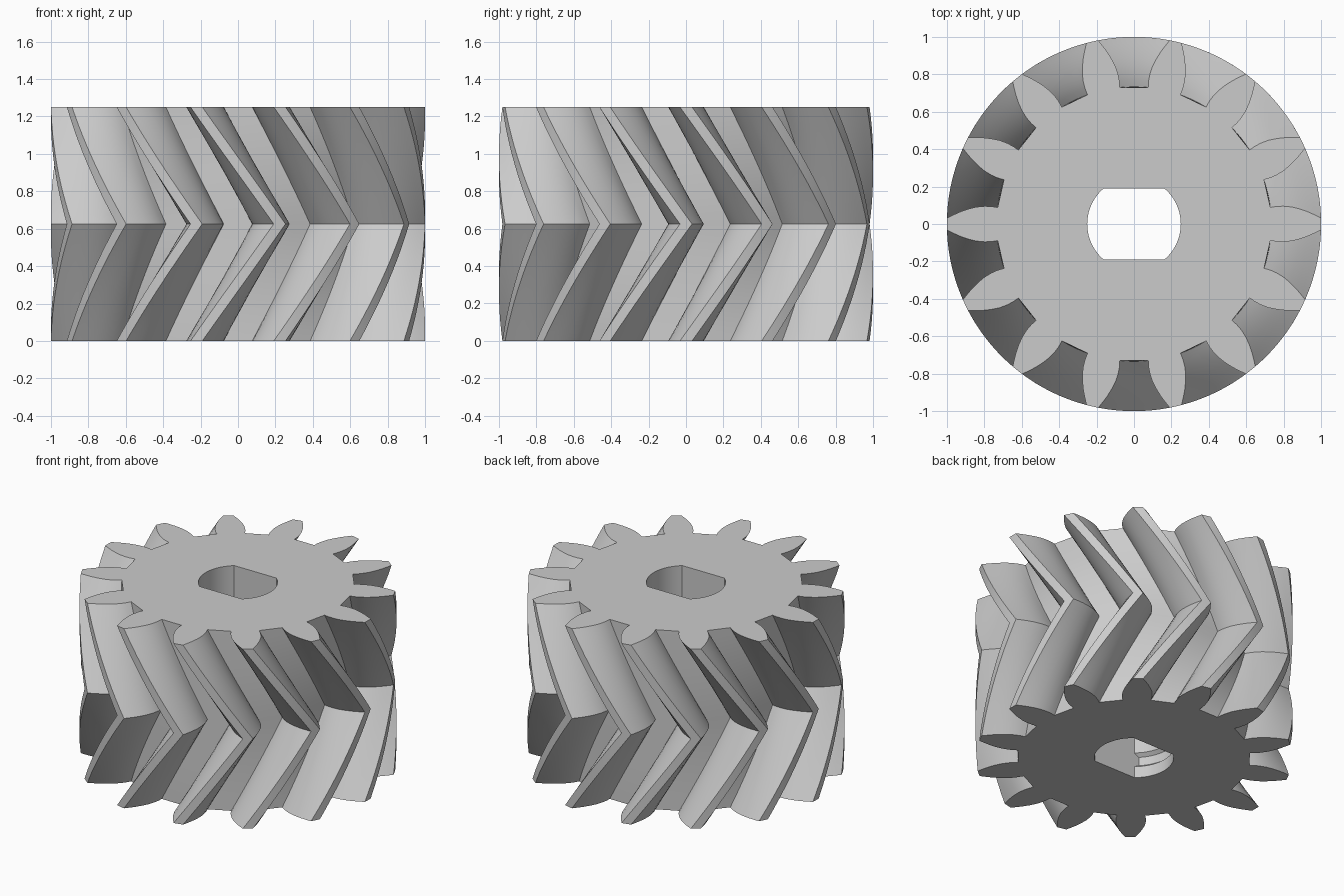
import bpy, bmesh, math

if "Cube" in bpy.data.objects:
    bpy.data.objects.remove(bpy.data.objects["Cube"])

TEETH, HEIGHT, SLICES = 14, 1.25, 12      # slices per half
PITCH = 2 * math.pi / TEETH

# Right half of one tooth gap (gap centred on +y), root corner to tip
HALF_GAP = [(0.076, 0.730), (0.078, 0.765), (0.085, 0.80), (0.098, 0.84),
            (0.118, 0.88), (0.143, 0.92), (0.168, 0.953), (0.191, 0.9816)]


def polar(x, y):
    return math.hypot(x, y), math.atan2(y, x)


def gear_outline():
    gap = [(x, y) for x, y in reversed(HALF_GAP)] + [(-x, y) for x, y in HALF_GAP]
    pts = []
    for i in range(TEETH):
        for x, y in gap:
            r, a = polar(x, y)
            pts.append((r, a + i * PITCH))
        pts.append((1.0, math.pi / 2 + (i + 0.5) * PITCH))   # middle of tooth tip
    return pts


def bore_outline(r, flat=0.19, n=14):
    a = math.asin(flat / r)
    pts = []
    for start in (0, math.pi):
        for k in range(n + 1):
            t = start - a + 2 * a * k / n
            pts.append((r * math.cos(t), r * math.sin(t)))
    return pts


def bridge(bm, lower, upper, flip=False):
    n = len(lower)
    for i in range(n):
        j = (i + 1) % n
        q = [lower[i], lower[j], upper[j], upper[i]]
        bm.faces.new(q[::-1] if flip else q)


def ring_edges(bm, ring):
    return [bm.edges.get((ring[i], ring[(i + 1) % len(ring)])) for i in range(len(ring))]


bm = bmesh.new()

# Herringbone teeth: twist forward one pitch to mid height, then back
outline = gear_outline()
outer = []
for k in range(2 * SLICES + 1):
    twist = PITCH * (1 - abs(k - SLICES) / SLICES)
    z = HEIGHT * k / (2 * SLICES)
    outer.append([bm.verts.new((r * math.cos(a + twist), r * math.sin(a + twist), z))
                  for r, a in outline])
for lo, hi in zip(outer, outer[1:]):
    bridge(bm, lo, hi)

# Double-flat bore with a shallow groove near the bottom
levels = [(0, 0.25), (0.08, 0.25), (0.10, 0.275), (0.16, 0.275), (0.18, 0.25), (HEIGHT, 0.25)]
inner = [[bm.verts.new((x, y, z)) for x, y in bore_outline(r)] for z, r in levels]
for lo, hi in zip(inner, inner[1:]):
    bridge(bm, lo, hi, flip=True)

# End caps
for k, normal in ((0, (0, 0, -1)), (-1, (0, 0, 1))):
    bmesh.ops.triangle_fill(bm, use_beauty=True, normal=normal,
                            edges=ring_edges(bm, outer[k]) + ring_edges(bm, inner[k]))
bmesh.ops.recalc_face_normals(bm, faces=bm.faces[:])

mesh = bpy.data.meshes.new("herringbone_gear")
bm.to_mesh(mesh)
bm.free()
gear = bpy.data.objects.new("herringbone_gear", mesh)
bpy.context.collection.objects.link(gear)

grey = bpy.data.materials.new("light grey")
grey.diffuse_color = (0.6, 0.6, 0.6, 1)
grey.use_nodes = True
grey.node_tree.nodes["Principled BSDF"].inputs["Base Color"].default_value = grey.diffuse_color
mesh.materials.append(grey)

bpy.context.view_layer.objects.active = gear
gear.select_set(True)
bpy.ops.object.shade_smooth_by_angle(angle=math.radians(25))
